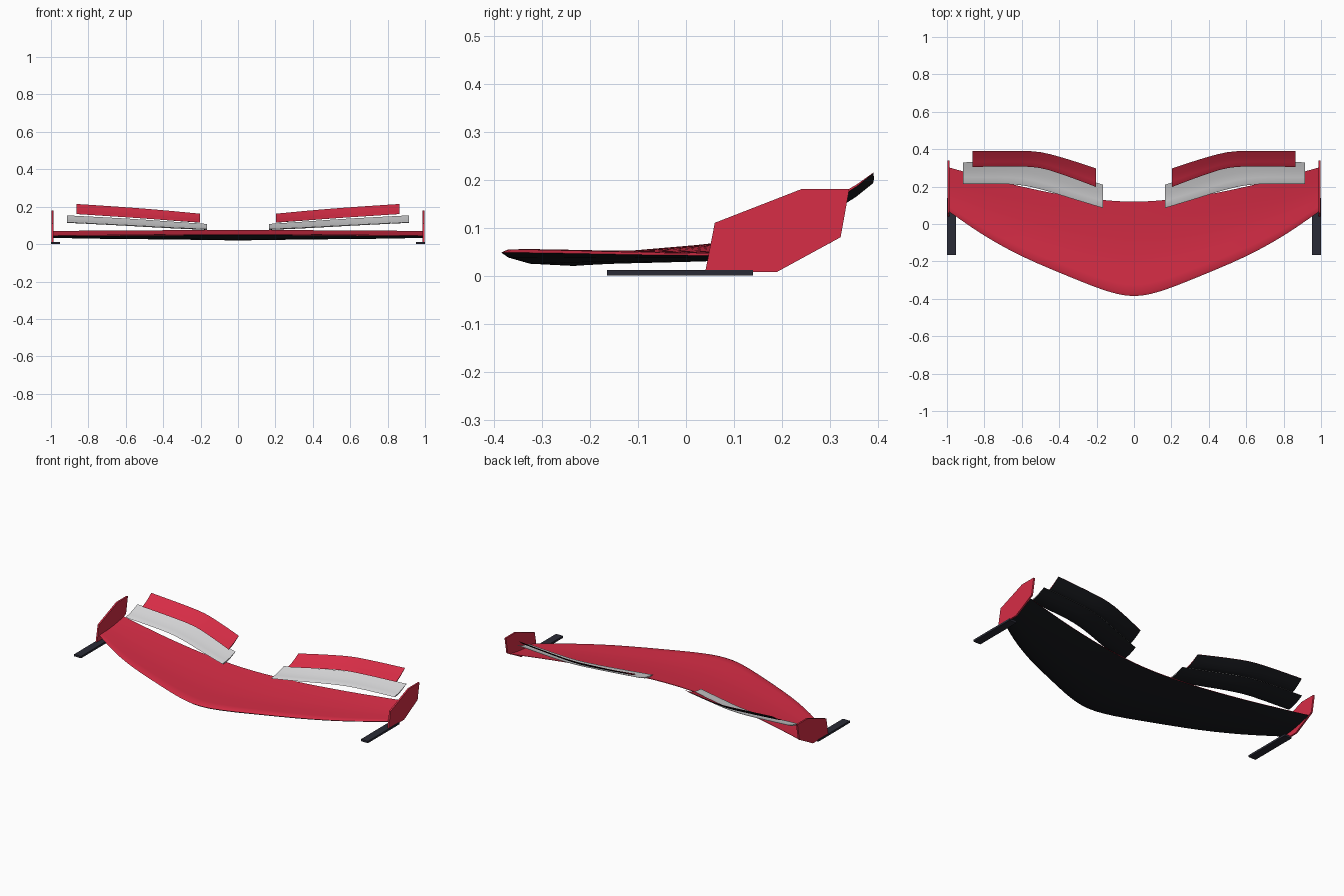
import bpy, bmesh, math
from mathutils import Vector

if "Cube" in bpy.data.objects:
    bpy.data.objects.remove(bpy.data.objects["Cube"], do_unlink=True)


def material(name, rgb):
    m = bpy.data.materials.new(name)
    m.use_nodes = True
    m.diffuse_color = (*rgb, 1)
    bsdf = m.node_tree.nodes["Principled BSDF"]
    bsdf.inputs["Base Color"].default_value = (*rgb, 1)
    bsdf.inputs["Roughness"].default_value = 0.6
    return m


RED = material("red paint", (0.68, 0.026, 0.061))
WHITE = material("light grey paint", (0.68, 0.68, 0.69))
BLACK = material("black carbon", (0.010, 0.011, 0.014))
SLATE = material("dark slate", (0.023, 0.024, 0.037))


def finish(name, bm, mats):
    bmesh.ops.recalc_face_normals(bm, faces=bm.faces)
    mesh = bpy.data.meshes.new(name)
    bm.to_mesh(mesh)
    bm.free()
    for m in mats:
        mesh.materials.append(m)
    mesh.shade_smooth()
    mesh.set_sharp_from_angle(angle=math.radians(30))
    ob = bpy.data.objects.new(name, mesh)
    bpy.context.collection.objects.link(ob)
    return ob


def smooth_path(points, steps):
    """Catmull-Rom curve through span stations."""
    p = [Vector(q) for q in points]
    p = [2 * p[0] - p[1]] + p + [2 * p[-1] - p[-2]]
    out = []
    for a, b, c, d in zip(p, p[1:], p[2:], p[3:]):
        for i in range(steps):
            t = i / steps
            out.append(0.5 * (2 * b + (c - a) * t + (2 * a - 5 * b + 4 * c - d) * t**2
                              + (3 * b - a - 3 * c + d) * t**3))
    return out + [p[-2]]


def wing(name, stations, upper, lower, top_mat, steps=3):
    """Loft an aerofoil; a station is x, front y, rear y, front z, rear z."""
    section = [(0, 0)] + upper + lower[::-1]
    n = len(section)
    bm = bmesh.new()
    rings = []
    for x, y0, y1, z0, z1 in smooth_path(stations, steps):
        chord = y1 - y0
        rings.append([bm.verts.new((x, y0 + chord * t, z0 + (z1 - z0) * t + chord * h))
                      for t, h in section])
    for a, b in zip(rings, rings[1:]):
        for i in range(n):
            j = (i + 1) % n
            face = bm.faces.new((a[i], a[j], b[j], b[i]))
            face.material_index = 0 if i <= len(upper) else 1
    bm.faces.new(rings[0])
    bm.faces.new(rings[-1])
    return finish(name, bm, [top_mat, BLACK])


def plate(name, outline, x0, x1, mat):
    """Flat plate with a side outline of (y, z) points."""
    bm = bmesh.new()
    face = bm.faces.new([bm.verts.new((x0, y, z)) for y, z in outline])
    ext = bmesh.ops.extrude_face_region(bm, geom=[face])
    moved = [v for v in ext["geom"] if isinstance(v, bmesh.types.BMVert)]
    bmesh.ops.translate(bm, verts=moved, vec=(x1 - x0, 0, 0))
    return finish(name, bm, [mat])


# Swept main plane, full span
half = [(0, -0.385, 0.120, 0.048, 0.073), (0.14, -0.36, 0.126, 0.048, 0.073),
        (0.35, -0.28, 0.15, 0.047, 0.073), (0.6, -0.172, 0.20, 0.045, 0.072),
        (0.8, -0.062, 0.25, 0.043, 0.071), (0.988, 0.065, 0.302, 0.042, 0.069)]
full = [(-s[0], *s[1:]) for s in half[:0:-1]] + half
wing("main_plane", full,
     [(0.03, 0.012), (0.12, 0.008), (0.3, -0.010), (0.55, -0.018), (0.8, -0.009), (1, 0.003)],
     [(0.03, -0.022), (0.12, -0.052), (0.3, -0.070), (0.55, -0.062), (0.8, -0.033), (1, -0.004)],
     RED)

# Flaps and end plates on both sides
lower_flap = [(0.165, 0.085, 0.210, 0.079, 0.107), (0.33, 0.135, 0.26, 0.086, 0.118),
              (0.5, 0.186, 0.31, 0.095, 0.130), (0.65, 0.212, 0.33, 0.103, 0.139),
              (0.915, 0.215, 0.33, 0.116, 0.153)]
upper_flap = [(0.203, 0.198, 0.297, 0.116, 0.162), (0.35, 0.253, 0.345, 0.126, 0.176),
              (0.5, 0.299, 0.384, 0.137, 0.189), (0.65, 0.308, 0.391, 0.147, 0.200),
              (0.863, 0.305, 0.390, 0.161, 0.214)]
flap_top = [(0.05, 0.015), (0.3, -0.02), (0.6, -0.03), (1, 0.006)]
flap_base = [(0.05, -0.035), (0.3, -0.085), (0.6, -0.08), (1, -0.008)]
end_outline = [(0.04, 0.008), (0.06, 0.11), (0.24, 0.18), (0.34, 0.18), (0.322, 0.08), (0.19, 0.008)]
foot_outline = [(-0.165, 0), (0.14, 0), (0.14, 0.012), (-0.165, 0.012)]

for side, s in (("left", 1), ("right", -1)):
    for name, stations, mat in (("lower_flap", lower_flap, WHITE), ("upper_flap", upper_flap, RED)):
        wing(f"{side}_{name}", [(s * q[0], *q[1:]) for q in stations], flap_top, flap_base, mat)
    plate(f"{side}_end_plate", end_outline, s * 0.987, s * 0.997, RED)
    plate(f"{side}_foot_plate", foot_outline, s * 0.952, s, SLATE)
